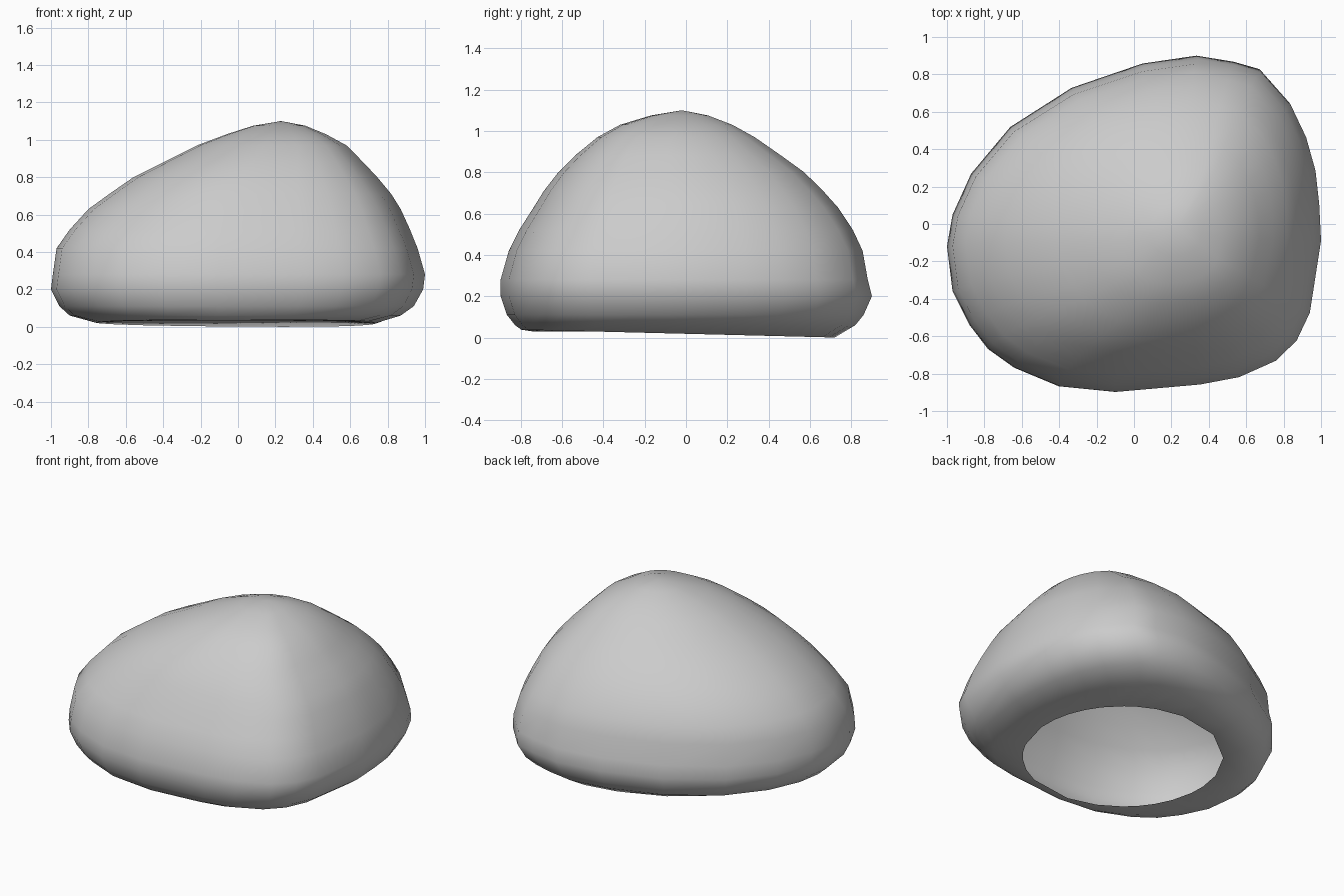
import bpy, bmesh, math

if "Cube" in bpy.data.objects:
    bpy.data.objects.remove(bpy.data.objects["Cube"])

# Widest outline seen from above, counter-clockwise
OUTLINE = [(1, -.08), (.99, .12), (.97, .3), (.92, .48), (.84, .65), (.68, .83), (.54, .87),
           (.34, .905), (.05, .86), (-.33, .73), (-.66, .52), (-.87, .27), (-.97, .05),
           (-1, -.12), (-.97, -.36), (-.88, -.54), (-.78, -.67), (-.64, -.77), (-.4, -.87),
           (-.1, -.9), (.35, -.86), (.56, -.82), (.76, -.73), (.87, -.62), (.94, -.47)]

# Height, then x and y limits of each horizontal slice
LEVELS = [(.018, -.76, .74, -.80, .72), (.06, -.9, .87, -.83, .82), (.11, -.955, .94, -.87, .86),
          (.2, -1, .99, -.90, .90), (.28, -.99, 1, -.90, .88), (.42, -.97, .96, -.86, .855),
          (.52, -.90, .92, -.81, .81), (.63, -.80, .87, -.74, .74), (.71, -.69, .82, -.69, .67),
          (.80, -.56, .745, -.62, .58), (.88, -.40, .67, -.54, .47), (.97, -.22, .58, -.43, .34),
          (1.03, -.06, .47, -.32, .23), (1.075, .08, .36, -.17, .11)]


def slice_points(level):
    z, x0, x1, y0, y1 = level
    round_off = max(0, (z - .4) / .7) * .5
    pts = []
    for x, y in OUTLINE:
        u, v = x, y / .9025
        # upper slices become more elliptical
        k = 1 + round_off * (1 / math.hypot(u, v) - 1)
        u, v = max(-1, min(1, u * k)), max(-1, min(1, v * k))
        pts.append(((x0 + x1) / 2 + u * (x1 - x0) / 2,
                    (y0 + y1) / 2 + v * (y1 - y0) / 2, z))
    return pts


bm = bmesh.new()

# Round opening in the underside
hole = []
for x, y in OUTLINE:
    a = math.atan2(y, x)
    hole.append((-.03 + .61 * math.cos(a), -.14 + .61 * math.sin(a), .03))

# Skin the slices from the opening upward
rings = [[bm.verts.new(p) for p in pts] for pts in [hole] + [slice_points(l) for l in LEVELS]]
for v in rings[1]:
    v.co.z -= .018 * v.co.y / .72
n = len(OUTLINE)
for low, high in zip(rings, rings[1:]):
    for i in range(n):
        j = (i + 1) % n
        bm.faces.new((low[i], low[j], high[j], high[i]))

# Blunt peak
peak = bm.verts.new((.23, -.02, 1.1))
for i in range(n):
    bm.faces.new((rings[-1][i], rings[-1][(i + 1) % n], peak))
for f in bm.faces:
    f.smooth = True

mesh = bpy.data.meshes.new("boulder")
bm.to_mesh(mesh)
bm.free()
boulder = bpy.data.objects.new("boulder", mesh)
bpy.context.collection.objects.link(boulder)
